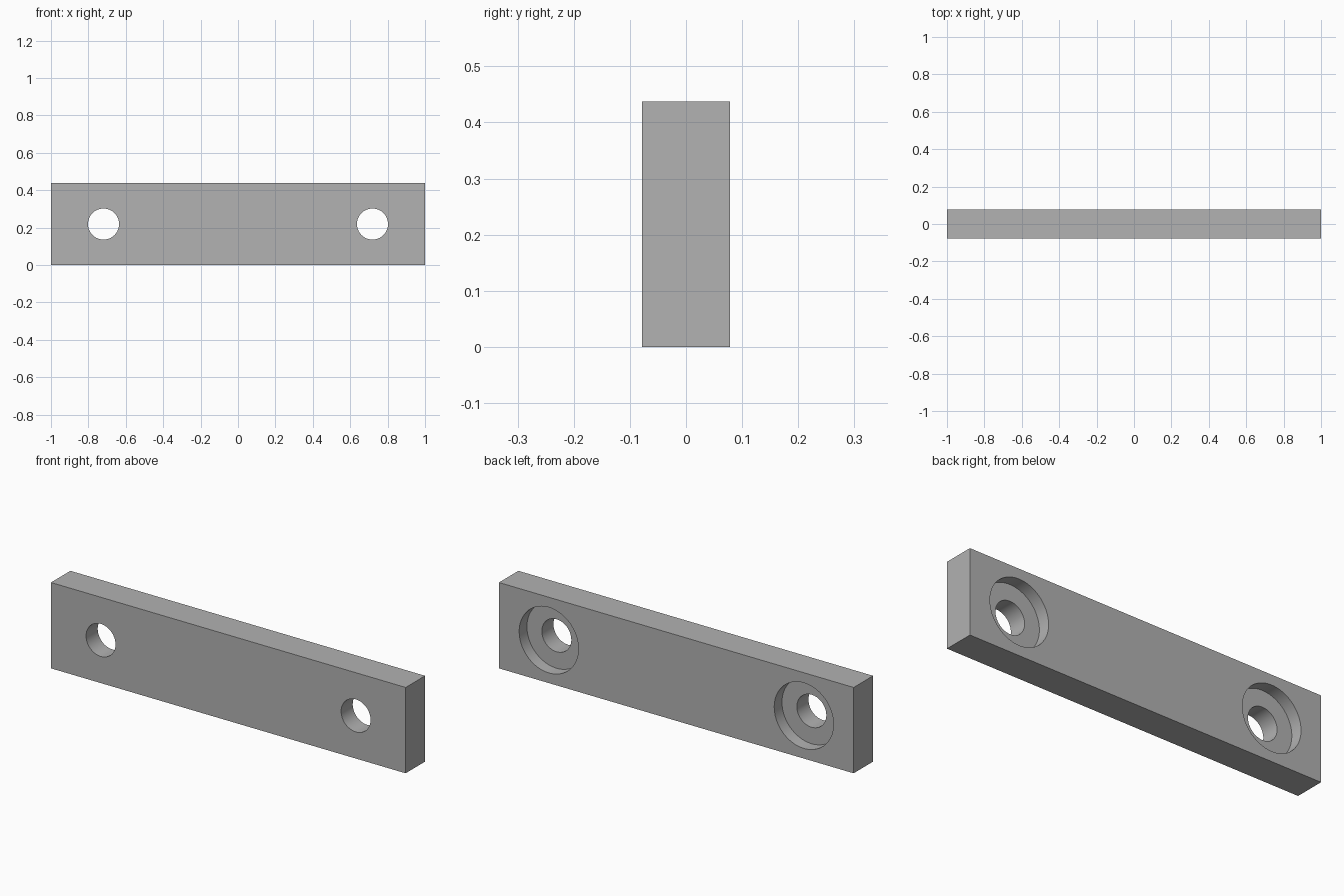
import bpy
import math

LENGTH, DEPTH, HEIGHT = 2.0, 0.156, 0.4375
HOLE_X, HOLE_R = 0.719, 0.083
BORE_R, BORE_DEPTH = 0.167, 0.0625

default = bpy.data.objects.get("Cube")
if default:
    bpy.data.objects.remove(default, do_unlink=True)

# Single grey material
grey = bpy.data.materials.new("plain_grey")
grey.use_nodes = True
colour = (0.445, 0.445, 0.445, 1)
grey.diffuse_color = colour
grey.node_tree.nodes["Principled BSDF"].inputs["Base Color"].default_value = colour

# Bar
bpy.ops.mesh.primitive_cube_add(size=1, location=(0, 0, HEIGHT / 2))
bar = bpy.context.object
bar.name = "mounting_bar"
bar.scale = (LENGTH, DEPTH, HEIGHT)
bpy.ops.object.transform_apply(location=True, rotation=False, scale=True)
bar.data.materials.append(grey)


def cut_round(name, x, radius, y_from, y_to):
    """Cut a round hole along y between two depths."""
    bpy.ops.mesh.primitive_cylinder_add(
        vertices=96, radius=radius, depth=y_to - y_from,
        location=(x, (y_from + y_to) / 2, HEIGHT / 2), rotation=(math.pi / 2, 0, 0))
    cutter = bpy.context.object
    cutter.name = name
    cutter.data.materials.append(grey)
    cut = bar.modifiers.new(name, 'BOOLEAN')
    cut.operation = 'DIFFERENCE'
    cut.solver = 'EXACT'
    cut.object = cutter
    bpy.ops.object.select_all(action='DESELECT')
    bpy.context.view_layer.objects.active = bar
    bar.select_set(True)
    bpy.ops.object.modifier_apply(modifier=name)
    bpy.data.objects.remove(cutter, do_unlink=True)


# Through holes, each with a counterbore on the back face
for side, x in (("right", -HOLE_X), ("left", HOLE_X)):
    cut_round(side + "_hole", x, HOLE_R, -DEPTH, DEPTH)
    cut_round(side + "_counterbore", x, BORE_R, DEPTH / 2 - BORE_DEPTH, DEPTH)

# Smooth bores with crisp rims
bpy.ops.object.shade_smooth_by_angle(angle=math.radians(30))
